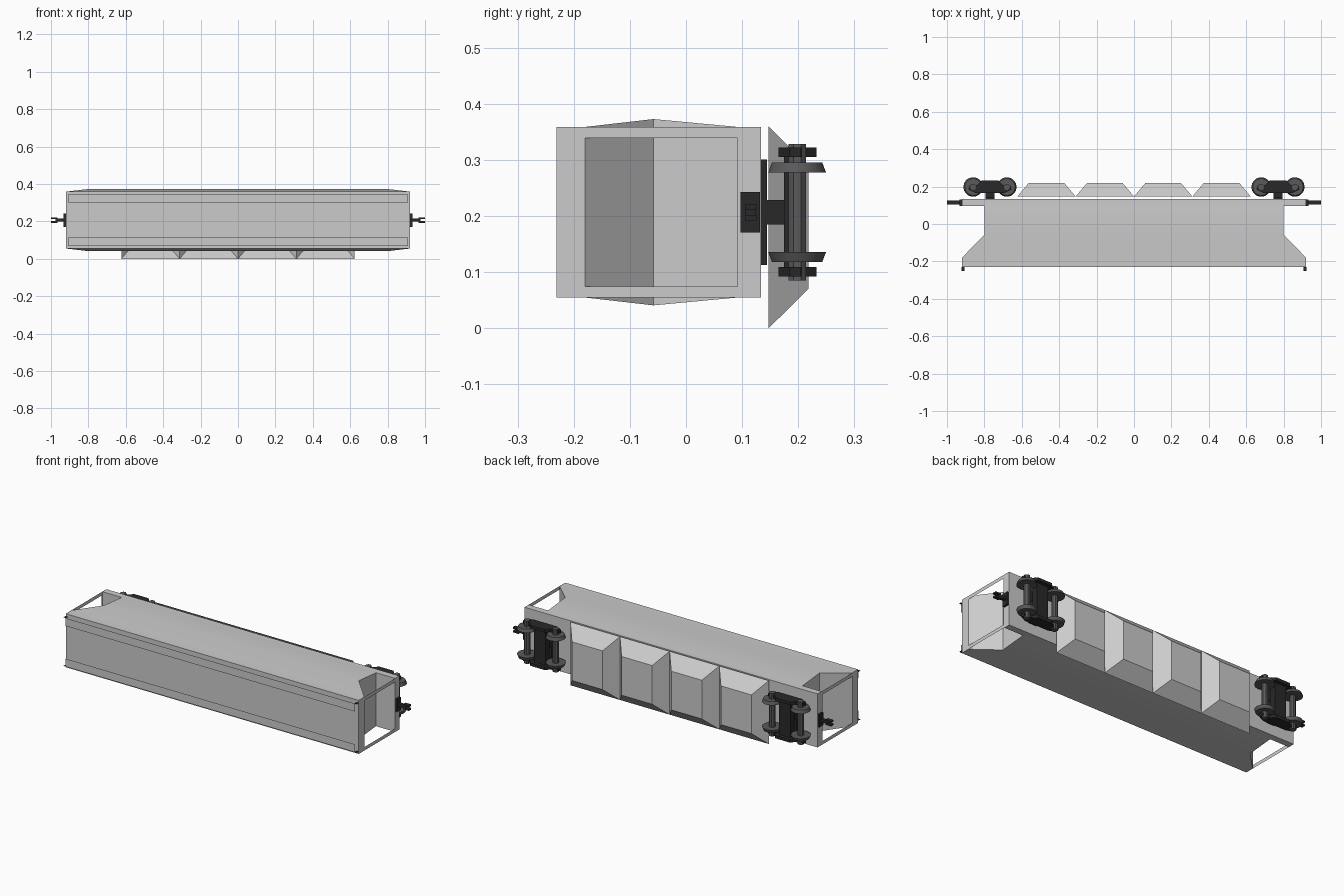
import bpy, bmesh
from math import pi, radians
from mathutils import Matrix

if "Cube" in bpy.data.objects:
    bpy.data.objects.remove(bpy.data.objects["Cube"])

ZC = 0.207  # middle of the wagon's width


def material(name, v):
    m = bpy.data.materials.new(name)
    m.diffuse_color = (v, v, v, 1)
    m.use_nodes = True
    m.node_tree.nodes["Principled BSDF"].inputs["Base Color"].default_value = m.diffuse_color
    return m


BLACK = material("black_iron", 0.022)
STEEL = material("dark_steel", 0.1)


def make(name, verts, faces, mat=None, smooth=False, fix=True):
    me = bpy.data.meshes.new(name)
    me.from_pydata(verts, [], faces)
    if fix:
        bm = bmesh.new()
        bm.from_mesh(me)
        bmesh.ops.recalc_face_normals(bm, faces=bm.faces)
        bm.to_mesh(me)
        bm.free()
    ob = bpy.data.objects.new(name, me)
    bpy.context.collection.objects.link(ob)
    if mat:
        me.materials.append(mat)
    if smooth:
        bpy.context.view_layer.objects.active = ob
        ob.select_set(True)
        bpy.ops.object.shade_smooth_by_angle(angle=radians(30))
        ob.select_set(False)
    return ob


def box(name, x0, x1, y0, y1, z0, z1, mat=None):
    v = [(x, y, z) for x in (x0, x1) for y in (y0, y1) for z in (z0, z1)]
    f = [(0, 1, 3, 2), (4, 6, 7, 5), (0, 4, 5, 1), (2, 3, 7, 6), (0, 2, 6, 4), (1, 5, 7, 3)]
    return make(name, v, f, mat)


def prism(name, profile, z0, z1, mat=None):
    n = len(profile)
    v = [(x, y, z) for z in (z0, z1) for x, y in profile]
    f = [tuple(range(n)), tuple(range(n, 2 * n))]
    f += [(i, (i + 1) % n, (i + 1) % n + n, i + n) for i in range(n)]
    return make(name, v, f, mat)


def cone(name, x, y, z0, z1, r0, r1, seg, mat):
    bm = bmesh.new()
    bmesh.ops.create_cone(bm, cap_ends=True, segments=seg, radius1=r0, radius2=r1,
                          depth=z1 - z0, matrix=Matrix.Translation((x, y, (z0 + z1) / 2))
                          @ Matrix.Rotation(pi / seg, 4, 'Z'))
    me = bpy.data.meshes.new(name)
    bm.to_mesh(me)
    bm.free()
    me.materials.append(mat)
    ob = bpy.data.objects.new(name, me)
    bpy.context.collection.objects.link(ob)
    bpy.context.view_layer.objects.active = ob
    ob.select_set(True)
    bpy.ops.object.shade_smooth_by_angle(angle=radians(35))
    ob.select_set(False)


# Tank body: rings (y, half length, half width) from roof to floor
rings = [(-0.231, 0.92, 0.152), (-0.18, 0.92, 0.152), (-0.058, 0.80, 0.166),
         (0.092, 0.80, 0.152), (0.134, 0.80, 0.152)]
verts = [(sx * hx, y, ZC + sz * hz) for y, hx, hz in rings
         for sx, sz in ((-1, -1), (1, -1), (1, 1), (-1, 1))]
faces = [(0, 1, 2, 3), (16, 17, 18, 19)]
for r in range(len(rings) - 1):
    for i in range(4):
        j = (i + 1) % 4
        faces.append((r * 4 + i, r * 4 + j, r * 4 + 4 + j, r * 4 + 4 + i))
make("tank_body", verts, faces, smooth=True)

for s in (-1, 1):
    # End frame: thin sheet with a rectangular opening
    outer = [(-0.231, 0.055), (0.134, 0.055), (0.134, 0.359), (-0.231, 0.359)]
    inner = [(-0.18, 0.075), (0.092, 0.075), (0.092, 0.339), (-0.18, 0.339)]
    make("end_frame", [(s * 0.921, y, z) for y, z in outer + inner],
         [(i, (i + 1) % 4, (i + 1) % 4 + 4, i + 4) for i in range(4)])

    # End platform with its sill
    box("end_platform", s * 0.80, s * 0.92, 0.097, 0.134, 0.055, 0.359)

    # Roof walkway, a thin sheet on end brackets
    z0, z1 = ZC + s * 0.093, ZC + s * 0.138
    make("roof_walkway", [(-0.91, -0.25, z0), (0.91, -0.25, z0),
                          (0.91, -0.25, z1), (-0.91, -0.25, z1)], [(0, 1, 2, 3)])
    for e in (-1, 1):
        make("walkway_bracket", [(e * x, y, z1) for x, y in
                                 ((0.907, -0.231), (0.923, -0.231), (0.923, -0.25), (0.907, -0.25))],
             [(0, 1, 2, 3)], BLACK)

    # Coupler
    box("coupler_plate", s * 0.92, s * 0.932, 0.097, 0.132, ZC - 0.036, ZC + 0.036, BLACK)
    box("coupler_shank", s * 0.93, s * 0.975, 0.105, 0.125, ZC - 0.008, ZC + 0.008, BLACK)
    for t in (-1, 1):
        box("coupler_jaw", s * 0.965, s, 0.105, 0.126, ZC + t * 0.005, ZC + t * 0.015, BLACK)

    # Bogie: pivot, bolster, side frames
    cx = s * 0.77
    box("bogie_mount", cx - 0.025, cx + 0.025, 0.134, 0.144, 0.113, 0.301, BLACK)
    box("bogie_pivot", cx - 0.024, cx + 0.024, 0.138, 0.18, 0.185, 0.229, BLACK)
    box("bogie_bolster", cx - 0.035, cx + 0.035, 0.175, 0.213, 0.10, 0.314, BLACK)
    half = [(0.045, 0.233), (0.065, 0.21), (0.11, 0.205), (0.115, 0.185), (0.075, 0.165)]
    outline = [(cx + x, y) for x, y in half] + [(cx - x, y) for x, y in reversed(half)]
    for t in (-1, 1):
        prism("side_frame", outline, ZC + t * 0.098, ZC + t * 0.115, BLACK)

    # Wheelsets
    for w in (-0.09, 0.09):
        wx = cx + w
        cone("axle", wx, 0.198, 0.085, 0.329, 0.017, 0.017, 8, STEEL)
        cone("upper_wheel", wx, 0.198, 0.278, 0.296, 0.052, 0.045, 24, STEEL)
        cone("lower_wheel", wx, 0.198, 0.118, 0.136, 0.045, 0.052, 24, STEEL)

# Discharge hoppers: open-backed tapered chutes
for k in range(4):
    cx = -0.468 + 0.312 * k
    v = [(cx + sx * hx, y, 0.18 + sz * hz)
         for y, hx, hz in ((0.147, 0.156, 0.18), (0.218, 0.096, 0.11))
         for sx, sz in ((-1, -1), (1, -1), (1, 1), (-1, 1))]
    make("discharge_hopper", v, [(4, 5, 6, 7)] + [(i, (i + 1) % 4, (i + 1) % 4 + 4, i + 4)
                                                  for i in range(4)])
